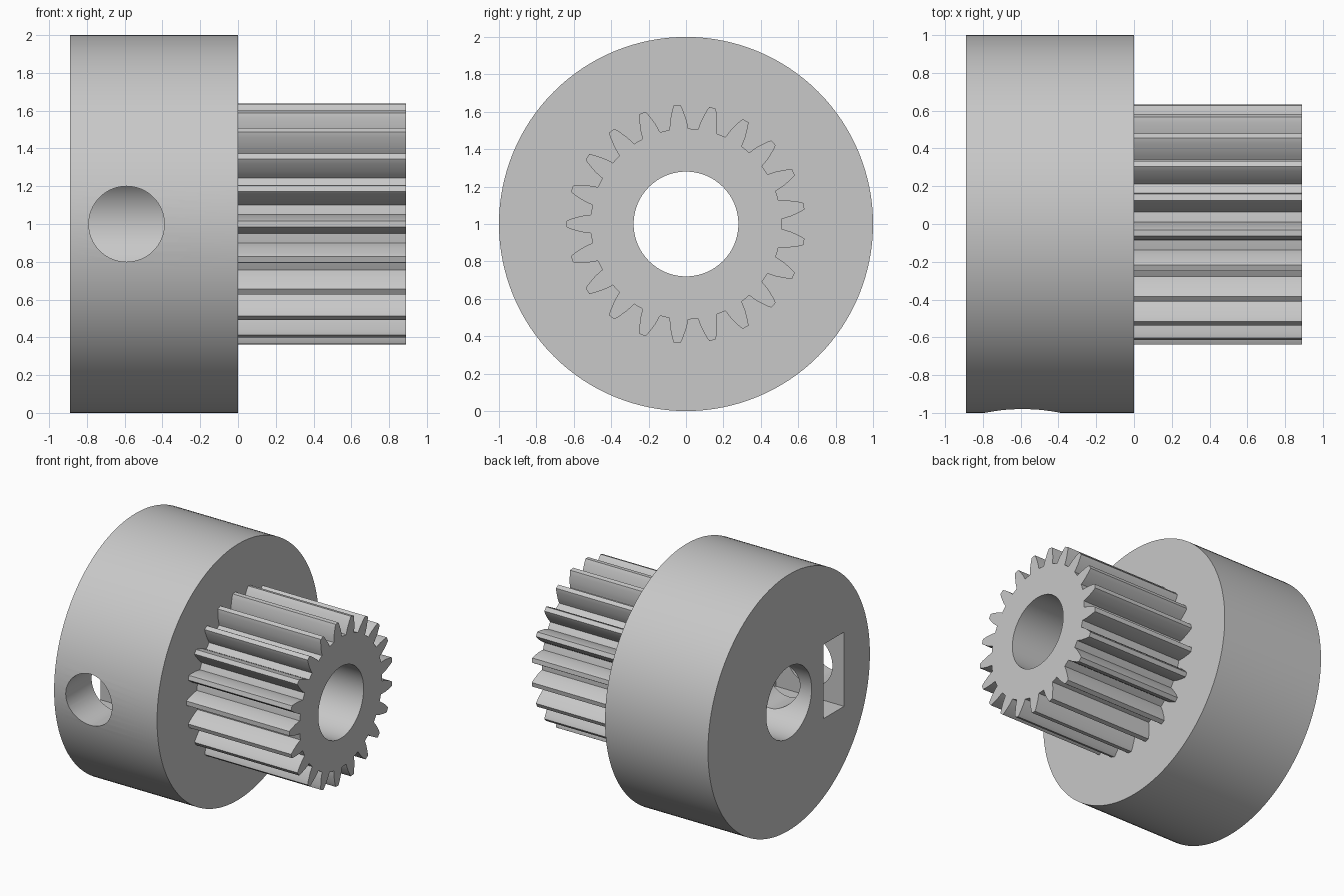
import bpy
import bmesh
from math import cos, sin, pi, radians
from mathutils import Matrix

cube = bpy.data.objects.get("Cube")
if cube:
    bpy.data.objects.remove(cube, do_unlink=True)

AXIS_Z = 1.0      # height of the shaft axis
TEETH = 21
ROOT_R = 0.51
# tooth flank as (radius, half width), root to tip
FLANK = [(ROOT_R, 0.05), (0.535, 0.047), (0.56, 0.043), (0.585, 0.036),
         (0.61, 0.029), (0.628, 0.022), (0.638, 0.017)]

metal = bpy.data.materials.new("light grey")
metal.use_nodes = True
GREY = (0.58, 0.58, 0.58, 1)
metal.diffuse_color = GREY
metal.node_tree.nodes["Principled BSDF"].inputs["Base Color"].default_value = GREY


def add_object(name, bm):
    bmesh.ops.recalc_face_normals(bm, faces=bm.faces)
    mesh = bpy.data.meshes.new(name)
    bm.to_mesh(mesh)
    bm.free()
    mesh.materials.append(metal)
    obj = bpy.data.objects.new(name, mesh)
    bpy.context.collection.objects.link(obj)
    return obj


def cylinder(name, radius, start, end, axis="X", x=0.0, sides=128):
    """Cylinder along X or Y, centred on the shaft height."""
    bm = bmesh.new()
    mid = (start + end) / 2
    turn = Matrix.Rotation(pi / 2, 4, "Y" if axis == "X" else "X")
    place = (mid, 0, AXIS_Z) if axis == "X" else (x, mid, AXIS_Z)
    bmesh.ops.create_cone(bm, cap_ends=True, segments=sides, radius1=radius,
                          radius2=radius, depth=end - start,
                          matrix=Matrix.Translation(place) @ turn)
    return add_object(name, bm)


def box(name, low, high):
    bm = bmesh.new()
    size = [b - a for a, b in zip(low, high)]
    mid = [(a + b) / 2 for a, b in zip(low, high)]
    bmesh.ops.create_cube(bm, size=1, matrix=Matrix.Translation(mid)
                          @ Matrix.Diagonal((*size, 1)))
    return add_object(name, bm)


def toothed_bar(name, start, end):
    """Extrude the tooth outline along X."""
    bm = bmesh.new()
    pitch = 2 * pi / TEETH
    rim = []
    for i in range(TEETH):
        a = pi + i * pitch
        sides = [(r, -w) for r, w in FLANK] + [(r, w) for r, w in reversed(FLANK)]
        for r, w in sides:
            angle = a + w / r
            rim.append((r * cos(angle), r * sin(angle)))
        gap = a + pitch / 2
        rim.append((ROOT_R * cos(gap), ROOT_R * sin(gap)))
    face = bm.faces.new([bm.verts.new((start, y, AXIS_Z + z)) for y, z in rim])
    new = bmesh.ops.extrude_face_region(bm, geom=[face])["geom"]
    bmesh.ops.translate(bm, vec=(end - start, 0, 0),
                        verts=[v for v in new if isinstance(v, bmesh.types.BMVert)])
    return add_object(name, bm)


def cut(obj, cutter):
    mod = obj.modifiers.new("cut", "BOOLEAN")
    mod.operation = "DIFFERENCE"
    mod.solver = "EXACT"
    mod.object = cutter
    bpy.context.view_layer.objects.active = obj
    bpy.ops.object.modifier_apply(modifier=mod.name)


# solid parts
hub = cylinder("hub", 1.0, -0.89, 0.0)
gear = toothed_bar("gear", -0.005, 0.89)

# shaft bore, set screw hole and nut slot
bore = cylinder("bore_cutter", 0.28, -1.2, 1.2, sides=96)
screw = cylinder("screw_cutter", 0.2, -1.2, 0.0, axis="Y", x=-0.59, sides=64)
slot = box("slot_cutter", (-1.0, -0.68, 0.71), (-0.3, -0.43, 1.29))
for cutter in (bore, screw, slot):
    cut(hub, cutter)
cut(gear, bore)
for cutter in (bore, screw, slot):
    bpy.data.objects.remove(cutter, do_unlink=True)

# smooth rounds, crisp edges
for obj in (hub, gear):
    bpy.ops.object.select_all(action="DESELECT")
    obj.select_set(True)
    bpy.context.view_layer.objects.active = obj
    bpy.ops.object.shade_smooth_by_angle(angle=radians(25))
